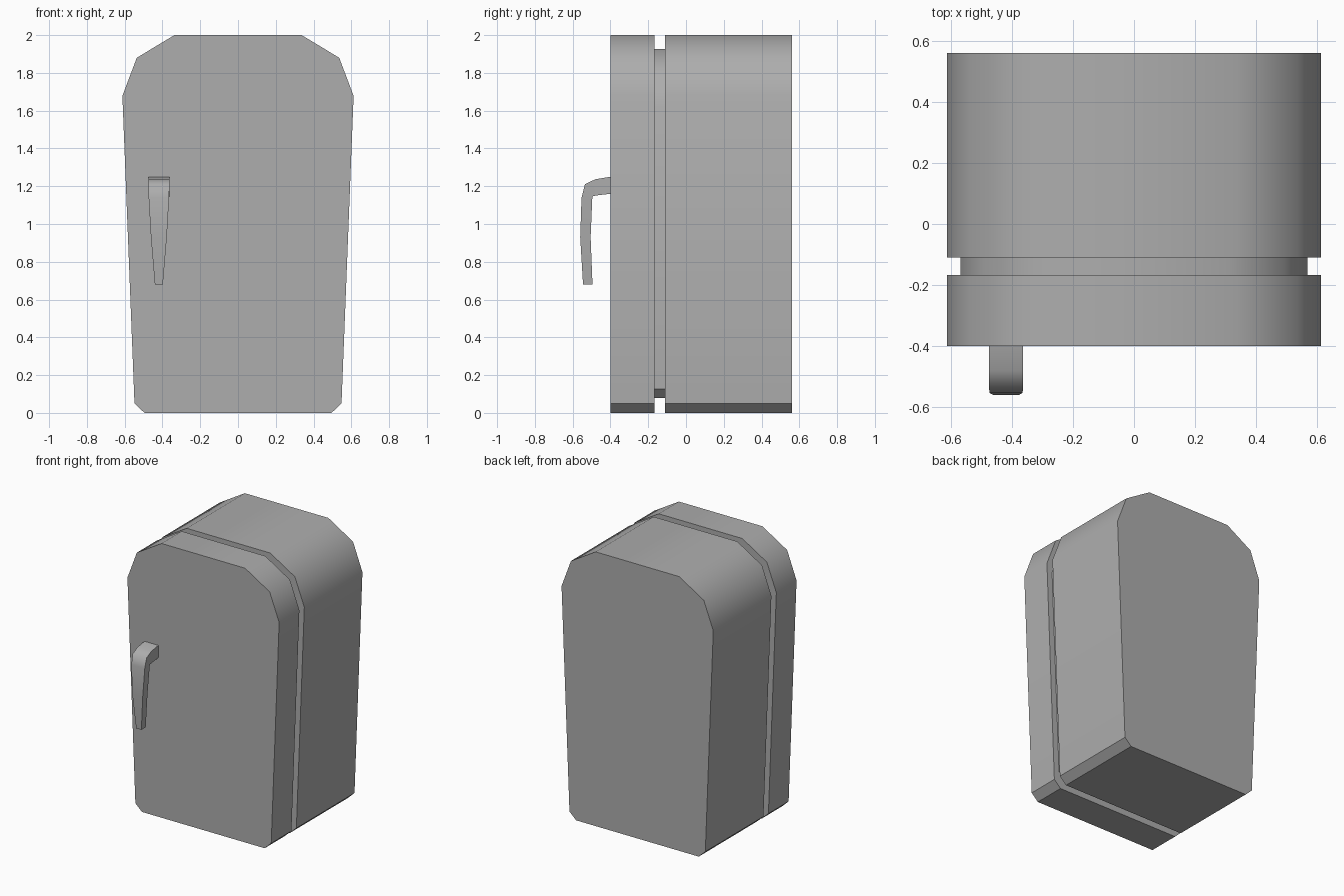
import bpy, bmesh
from math import radians

cube = bpy.data.objects.get("Cube")
if cube:
    bpy.data.objects.remove(cube, do_unlink=True)

# Single mid-grey paint
grey = bpy.data.materials.new("grey_enamel")
grey.use_nodes = True
COLOUR = (0.42, 0.42, 0.42, 1)
grey.diffuse_color = COLOUR
grey.node_tree.nodes["Principled BSDF"].inputs["Base Color"].default_value = COLOUR


def loft(name, rings, angle):
    """Skin a list of closed rings, cap both ends, smooth below the angle."""
    bm = bmesh.new()
    loops = [[bm.verts.new(p) for p in ring] for ring in rings]
    for a, b in zip(loops, loops[1:]):
        for i in range(len(a)):
            j = (i + 1) % len(a)
            bm.faces.new((a[i], a[j], b[j], b[i]))
    bm.faces.new(loops[0])
    bm.faces.new(loops[-1])
    bmesh.ops.recalc_face_normals(bm, faces=bm.faces)
    mesh = bpy.data.meshes.new(name)
    bm.to_mesh(mesh)
    bm.free()
    mesh.materials.append(grey)
    obj = bpy.data.objects.new(name, mesh)
    bpy.context.collection.objects.link(obj)
    bpy.ops.object.select_all(action='DESELECT')
    obj.select_set(True)
    bpy.context.view_layer.objects.active = obj
    bpy.ops.object.shade_smooth_by_angle(angle=radians(angle))
    return obj


# Tapered outline with rounded shoulders, mirrored about x = 0
half = [(0.495, 0), (0.548, 0.05), (0.612, 1.678), (0.536, 1.88), (0.337, 2)]
inner_half = [(0.46, 0.08), (0.508, 0.126), (0.568, 1.625), (0.491, 1.808), (0.31, 1.927)]


def mirrored(points):
    return points + [(-x, z) for x, z in reversed(points)]


def slab(name, points, front, back, angle=40):
    loft(name, [[(x, y, z) for x, z in mirrored(points)] for y in (front, back)], angle)


slab("door", half, -0.40, -0.167)
slab("seal", inner_half, -0.167, -0.11, 35)
slab("cabinet", half, -0.11, 0.56)

# Handle stations: outer y, outer z, inner y, inner z, half width
stations = [
    (-0.40, 1.25, -0.40, 1.16, 0.056),
    (-0.48, 1.237, -0.46, 1.153, 0.056),
    (-0.535, 1.21, -0.493, 1.148, 0.056),
    (-0.553, 1.14, -0.496, 1.14, 0.054),
    (-0.56, 0.93, -0.505, 0.93, 0.042),
    (-0.545, 0.68, -0.495, 0.68, 0.021),
]
hx = -0.419
loft("door_handle",
     [[(hx - w, oy, oz), (hx + w, oy, oz), (hx + w, iy, iz), (hx - w, iy, iz)]
      for oy, oz, iy, iz, w in stations], 60)
